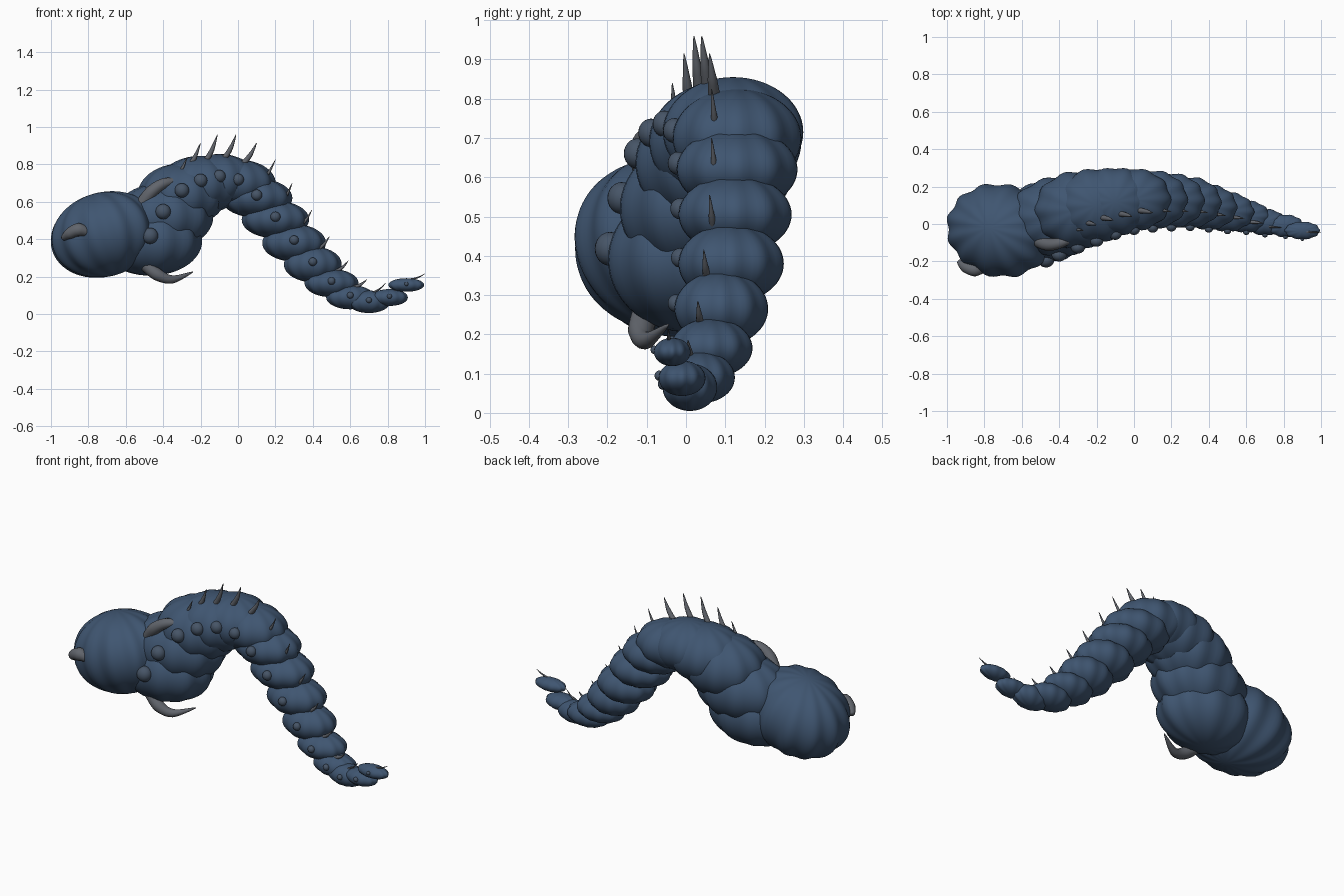
import bpy, bmesh, math
from mathutils import Vector, Matrix, Euler

cube = bpy.data.objects.get("Cube")
if cube:
    bpy.data.objects.remove(cube)


def material(name, rgb):
    m = bpy.data.materials.new(name)
    m.use_nodes = True
    m.diffuse_color = (*rgb, 1)
    m.node_tree.nodes["Principled BSDF"].inputs["Base Color"].default_value = (*rgb, 1)
    return m


BLUE = material("slate_blue", (0.05, 0.092, 0.165))
DULL = material("dull_blue", (0.062, 0.09, 0.135))
GREY = material("horn_grey", (0.12, 0.13, 0.15))


def finish(name, bm, mat):
    mesh = bpy.data.meshes.new(name)
    bmesh.ops.recalc_face_normals(bm, faces=bm.faces)
    for f in bm.faces:
        f.smooth = True
    bm.to_mesh(mesh)
    bm.free()
    mesh.materials.append(mat)
    ob = bpy.data.objects.new(name, mesh)
    bpy.context.collection.objects.link(ob)
    return ob


def lobed_ball(name, centre, radii, mat, lobes=0, depth=0.03, turn=(0, 0, 0), detail=60):
    """Ellipsoid with shallow gourd-like ribs running from pole to pole."""
    bm = bmesh.new()
    bmesh.ops.create_uvsphere(bm, u_segments=detail, v_segments=detail // 2, radius=1)
    for v in bm.verts:
        if lobes:
            k = 1 + depth * math.cos(lobes * math.atan2(v.co.y, v.co.x))
            v.co.x *= k
            v.co.y *= k
    rot = Euler([math.radians(a) for a in turn]).to_matrix().to_4x4()
    bm.transform(Matrix.Translation(centre) @ rot @ Matrix.Diagonal((*radii, 1)))
    return finish(name, bm, mat)


def horn(name, points, widths, mat):
    """Tapered tube swept along a smooth curve through the points."""
    pts = [Vector(p) for p in points]
    bm = bmesh.new()
    rings, sides, steps = [], 12, 6
    path = []
    for i in range(len(pts) - 1):
        a, b = pts[max(i - 1, 0)], pts[i]
        c, d = pts[i + 1], pts[min(i + 2, len(pts) - 1)]
        for s in range(steps + (i == len(pts) - 2)):
            t = s / steps
            p = b + (c - a) * t / 2 + (a * 2 - b * 5 + c * 4 - d) * t**2 / 2 \
                + (b * 3 - a - c * 3 + d) * t**3 / 2
            path.append((p, widths[i] + (widths[i + 1] - widths[i]) * t))
    for i, (p, r) in enumerate(path):
        along = path[min(i + 1, len(path) - 1)][0] - path[max(i - 1, 0)][0]
        u = along.cross(Vector((0, 1, 0.1))).normalized()
        w = along.cross(u).normalized()
        angles = [math.tau * k / sides for k in range(sides)]
        rings.append([bm.verts.new(p + r * (u * math.cos(a) + w * math.sin(a))) for a in angles])
    for lo, hi in zip(rings, rings[1:]):
        for k in range(sides):
            n = (k + 1) % sides
            bm.faces.new((lo[k], lo[n], hi[n], hi[k]))
    bm.faces.new(rings[0])
    bm.faces.new(rings[-1])
    return finish(name, bm, mat)


# Head
lobed_ball("head", (-0.715, -0.035, 0.425), (0.29, 0.245, 0.225), BLUE,
           lobes=12, turn=(0, -16, -14), detail=96)

# Body segments from neck to tail: centre and radii
segments = [
    ((-0.47, 0.01, 0.39), (0.27, 0.21, 0.185)),
    ((-0.40, 0.04, 0.52), (0.26, 0.21, 0.18)),
    ((-0.30, 0.075, 0.635), (0.23, 0.205, 0.17)),
    ((-0.20, 0.10, 0.69), (0.22, 0.195, 0.155)),
    ((-0.10, 0.12, 0.715), (0.20, 0.18, 0.14)),
    ((0.00, 0.13, 0.70), (0.195, 0.165, 0.125)),
    ((0.10, 0.13, 0.62), (0.185, 0.155, 0.105)),
    ((0.20, 0.125, 0.505), (0.175, 0.145, 0.1)),
    ((0.30, 0.115, 0.38), (0.165, 0.135, 0.1)),
    ((0.40, 0.09, 0.265), (0.15, 0.12, 0.095)),
    ((0.50, 0.065, 0.165), (0.14, 0.105, 0.075)),
    ((0.60, 0.04, 0.09), (0.125, 0.085, 0.065)),
    ((0.70, 0.01, 0.065), (0.11, 0.07, 0.06)),
    ((0.81, -0.01, 0.088), (0.095, 0.06, 0.045)),
    ((0.90, -0.035, 0.155), (0.093, 0.047, 0.036)),
]
for i, (c, r) in enumerate(segments):
    lobed_ball(f"body_segment_{i + 1}", c, r, BLUE, lobes=10)
    # Round bump on the front flank of every segment
    size = 0.043 - 0.0023 * i
    lift = 0.15 * r[2]
    lobed_ball(f"flank_bump_{i + 1}", (c[0], c[1] - r[1] * 0.97, c[2] + lift),
               (size, size * 0.9, size), DULL, detail=24)

# Back spikes: tip position for each segment after the first
tips = [(-0.27, -0.035, 0.84), (-0.20, -0.005, 0.915), (-0.11, 0.02, 0.96),
        (-0.01, 0.04, 0.96), (0.10, 0.06, 0.915), (0.20, 0.065, 0.825),
        (0.29, 0.065, 0.70), (0.395, 0.06, 0.555), (0.49, 0.045, 0.415),
        (0.59, 0.03, 0.285), (0.69, 0.005, 0.185), (0.79, -0.02, 0.165),
        (0.89, -0.035, 0.15), (1.0, -0.045, 0.215)]
for i, (tip, (c, r)) in enumerate(zip(tips, segments[1:])):
    base = Vector((c[0] + 0.1 * r[0], tip[1] * 0.8 + c[1] * 0.2, c[2] + r[2] * 0.75))
    tip = Vector(tip)
    mid = base.lerp(tip, 0.5) + Vector((0.006, 0, -0.004))
    w = 0.017 if i < 5 else 0.011 if i < 11 else 0.006
    horn(f"back_spike_{i + 1}", (base, mid, tip), (w, w * 0.7, 0.0008), GREY)

# Curved horns around the neck and the face
horn("upper_neck_horn",
     [(-0.51, -0.09, 0.59), (-0.46, -0.11, 0.655), (-0.39, -0.10, 0.70), (-0.29, -0.06, 0.71)],
     (0.036, 0.034, 0.028, 0.010), GREY)
horn("lower_neck_horn",
     [(-0.49, -0.10, 0.26), (-0.43, -0.115, 0.21), (-0.35, -0.10, 0.185), (-0.24, -0.045, 0.225)],
     (0.036, 0.033, 0.022, 0.002), GREY)
horn("face_horn",
     [(-0.935, -0.20, 0.405), (-0.90, -0.23, 0.43), (-0.85, -0.245, 0.45), (-0.79, -0.235, 0.43)],
     (0.014, 0.030, 0.036, 0.018), GREY)
